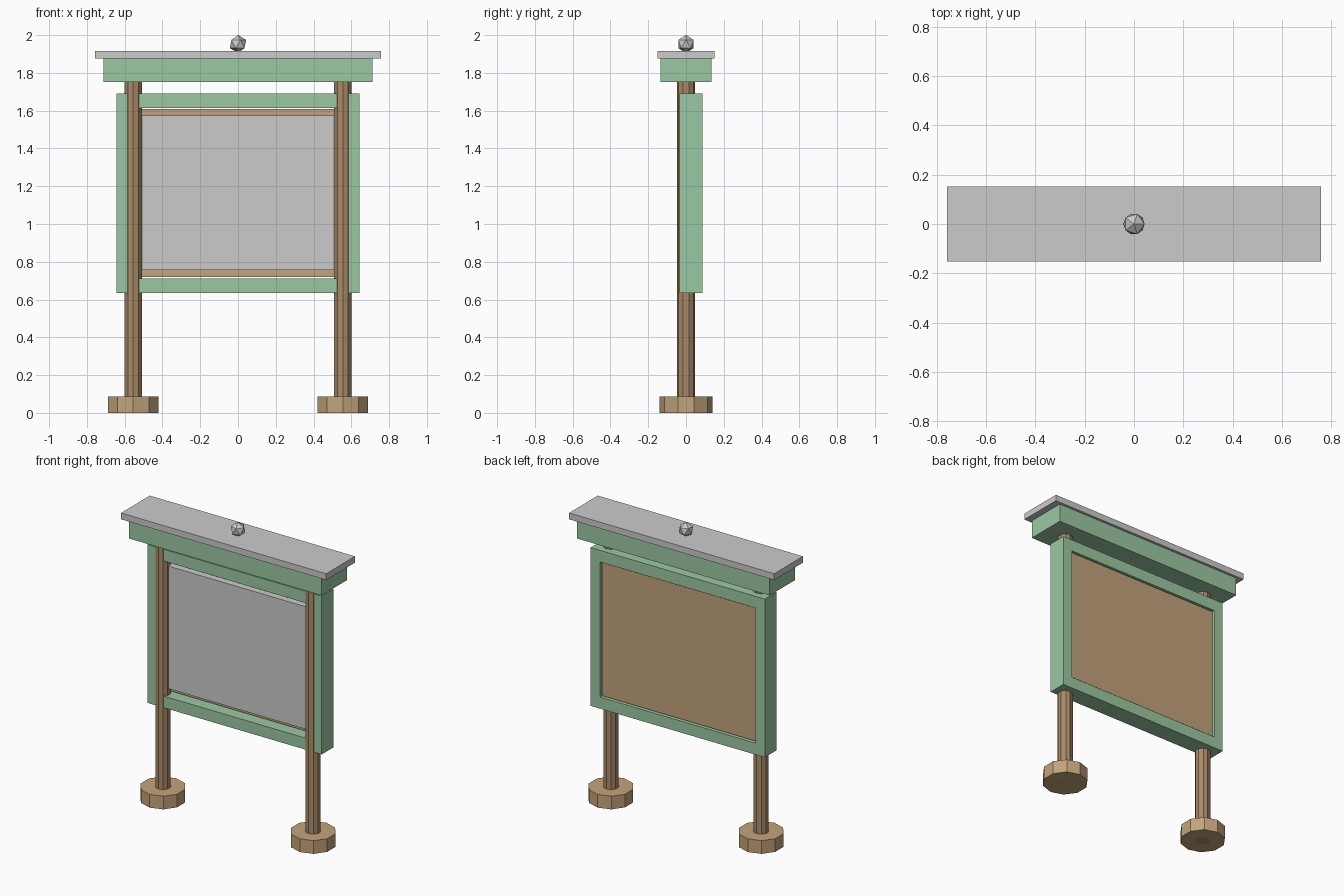
import bpy, bmesh

if "Cube" in bpy.data.objects:
    bpy.data.objects.remove(bpy.data.objects["Cube"])


def material(name, rgb):
    m = bpy.data.materials.new(name)
    m.diffuse_color = (*rgb, 1)
    m.use_nodes = True
    m.node_tree.nodes["Principled BSDF"].inputs["Base Color"].default_value = m.diffuse_color
    return m


GREEN = material("green_paint", (0.33, 0.58, 0.36))
WOOD = material("wood", (0.40, 0.26, 0.14))
TAN = material("light_wood", (0.54, 0.37, 0.20))


def finish(name, mat=None):
    ob = bpy.context.object
    ob.name = name
    if mat:
        ob.data.materials.append(mat)
    return ob


def box(name, x, y, z, mat=None):
    """Box from (min, max) ranges."""
    r = (x, y, z)
    bpy.ops.mesh.primitive_cube_add(size=1, location=[(a + b) / 2 for a, b in r])
    ob = finish(name, mat)
    ob.scale = [b - a for a, b in r]
    return ob


def prism(name, x, radius, z0, z1, mat):
    """Upright ten-sided cylinder."""
    bpy.ops.mesh.primitive_cylinder_add(vertices=10, radius=radius, depth=z1 - z0,
                                        location=(x, 0, (z0 + z1) / 2))
    return finish(name, mat)


def frame(name, outer, inner, y, mat):
    """Rectangular ring; outer and inner are (half width, bottom, top)."""
    bm = bmesh.new()
    loops = []
    for w, lo, hi in (outer, inner):
        loops.append([bm.verts.new((px, y[0], pz))
                      for px, pz in ((-w, lo), (w, lo), (w, hi), (-w, hi))])
    o, i = loops
    faces = [bm.faces.new((o[k], o[(k + 1) % 4], i[(k + 1) % 4], i[k])) for k in range(4)]
    ext = bmesh.ops.extrude_face_region(bm, geom=faces, use_keep_orig=True)
    verts = [g for g in ext["geom"] if isinstance(g, bmesh.types.BMVert)]
    bmesh.ops.translate(bm, vec=(0, y[1] - y[0], 0), verts=verts)
    bmesh.ops.recalc_face_normals(bm, faces=bm.faces)
    me = bpy.data.meshes.new(name)
    bm.to_mesh(me)
    bm.free()
    me.materials.append(mat)
    ob = bpy.data.objects.new(name, me)
    bpy.context.collection.objects.link(ob)
    return ob


# Posts and footings
for side, s in (("left", -1), ("right", 1)):
    prism(f"{side}_post", s * 0.555, 0.048, 0, 1.80, WOOD)
    prism(f"{side}_footing", s * 0.555, 0.141, 0, 0.088, TAN)

# Board: frame, wooden backing and pale notice panel
frame("board_frame", (0.643, 0.635, 1.692), (0.575, 0.712, 1.614), (-0.035, 0.087), GREEN)
box("backing_board", (-0.568, 0.568), (0.035, 0.077), (0.72, 1.608), TAN)
box("notice_panel", (-0.53, 0.53), (-0.008, 0.035), (0.756, 1.574))

# Header beam, roof and finial
box("header_beam", (-0.712, 0.712), (-0.135, 0.135), (1.753, 1.875), GREEN)
box("roof", (-0.758, 0.758), (-0.152, 0.152), (1.875, 1.917))
bpy.ops.mesh.primitive_ico_sphere_add(subdivisions=1, radius=0.048, location=(0, 0, 1.953))
finish("finial")
